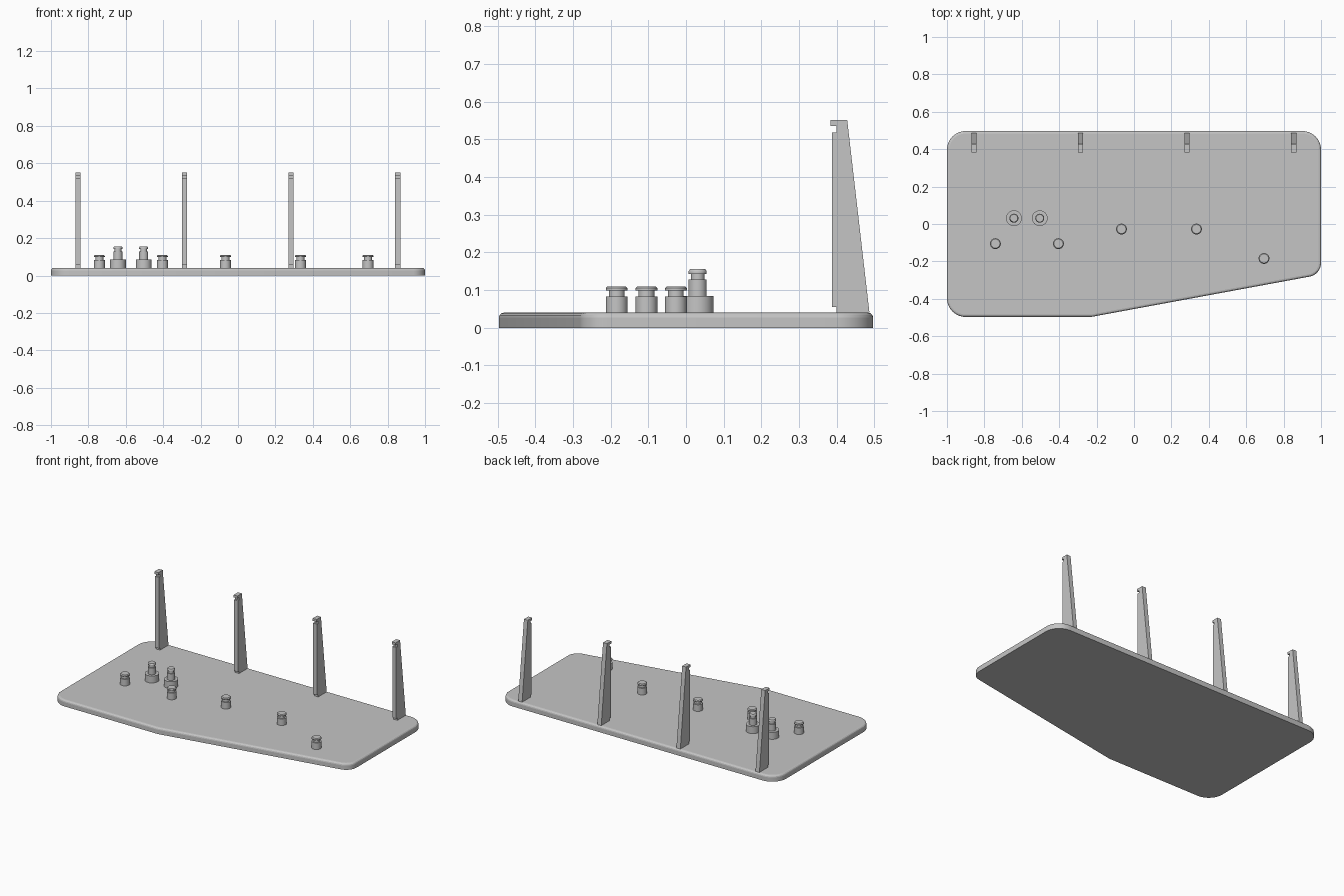
import bpy, bmesh, math
from mathutils import Vector

if "Cube" in bpy.data.objects:
    bpy.data.objects.remove(bpy.data.objects["Cube"], do_unlink=True)

COLOUR = (0.56, 0.56, 0.56, 1)
grey = bpy.data.materials.new("plain_grey")
grey.use_nodes = True
grey.diffuse_color = COLOUR
grey.node_tree.nodes["Principled BSDF"].inputs["Base Color"].default_value = COLOUR


def finish(name, bm, smooth=None):
    bmesh.ops.recalc_face_normals(bm, faces=bm.faces)
    mesh = bpy.data.meshes.new(name)
    bm.to_mesh(mesh)
    bm.free()
    mesh.materials.append(grey)
    obj = bpy.data.objects.new(name, mesh)
    bpy.context.collection.objects.link(obj)
    if smooth:
        bpy.ops.object.select_all(action="DESELECT")
        obj.select_set(True)
        bpy.context.view_layer.objects.active = obj
        bpy.ops.object.shade_smooth_by_angle(angle=math.radians(smooth))


def extrude(points, offset):
    bm = bmesh.new()
    face = bm.faces.new([bm.verts.new(p) for p in points])
    new = bmesh.ops.extrude_face_region(bm, geom=[face])["geom"]
    verts = [v for v in new if isinstance(v, bmesh.types.BMVert)]
    bmesh.ops.translate(bm, verts=verts, vec=Vector(offset))
    # The extrusion may drop the starting face, so close any open end
    bmesh.ops.holes_fill(bm, edges=[e for e in bm.edges if e.is_boundary], sides=0)
    return bm


def fillet(corners, segments=10):
    # Round each (x, y, radius) corner with an arc tangent to both sides
    out = []
    for i, (x, y, r) in enumerate(corners):
        p = Vector((x, y))
        if r == 0:
            out.append(p)
            continue
        a = (Vector(corners[i - 1][:2]) - p).normalized()
        b = (Vector(corners[(i + 1) % len(corners)][:2]) - p).normalized()
        half = a.angle(b) / 2
        centre = p + (a + b).normalized() * r / math.sin(half)
        start = (p + a * r / math.tan(half) - centre).normalized()
        end = (p + b * r / math.tan(half) - centre).normalized()
        out += [centre + start.slerp(end, k / segments) * r for k in range(segments + 1)]
    return out


# Base plate with rounded corners and a softened upper rim
PLATE = 0.04
outline = fillet([(-1, -0.497, 0.1), (-0.23, -0.497, 0), (1, -0.27, 0.075),
                  (1, 0.497, 0.1), (-1, 0.497, 0.1)])
bm = extrude([(p.x, p.y, 0) for p in outline], (0, 0, PLATE))
rim = [e for e in bm.edges if all(v.co.z > PLATE / 2 for v in e.verts)]
bmesh.ops.bevel(bm, geom=rim, offset=0.013, segments=3, profile=0.5, affect="EDGES")
finish("base_plate", bm, 12)


# Turned pegs
def peg(name, x, y, profile, sides=32):
    bm = bmesh.new()
    rings = []
    for r, z in profile:
        rings.append([bm.verts.new((x + r * math.cos(t), y + r * math.sin(t), z))
                      for t in (2 * math.pi * k / sides for k in range(sides))])
    for low, high in zip(rings, rings[1:]):
        for k in range(sides):
            n = (k + 1) % sides
            bm.faces.new((low[k], low[n], high[n], high[k]))
    bm.faces.new(rings[0])
    bm.faces.new(rings[-1])
    finish(name, bm, 30)


small = [(0.029, PLATE), (0.029, 0.083), (0.021, 0.083), (0.021, 0.099),
         (0.029, 0.099), (0.029, 0.105), (0.024, 0.11)]
tall = [(0.042, PLATE), (0.042, 0.085), (0.024, 0.085), (0.024, 0.128), (0.018, 0.128),
        (0.018, 0.143), (0.024, 0.143), (0.024, 0.15), (0.02, 0.156)]
spots = [(-0.741, -0.105), (-0.404, -0.105), (-0.067, -0.027), (0.334, -0.027), (0.695, -0.184)]
for i, (x, y) in enumerate(spots):
    peg(f"small_peg_{i + 1}", x, y, small)
for i, x in enumerate((-0.642, -0.504)):
    peg(f"stepped_peg_{i + 1}", x, 0.031, tall)

# Tapered uprights with a hooked tip along the back edge
WIDTH = 0.028
side = [(0.487, PLATE), (0.428, 0.551), (0.383, 0.551), (0.383, 0.535), (0.4, 0.535),
        (0.4, 0.518), (0.388, 0.518), (0.388, 0.055), (0.4, 0.055), (0.4, PLATE)]
for i in range(4):
    x = -0.856 + i * 0.57 - WIDTH / 2
    finish(f"hooked_upright_{i + 1}", extrude([(x, y, z) for y, z in side], (WIDTH, 0, 0)))
